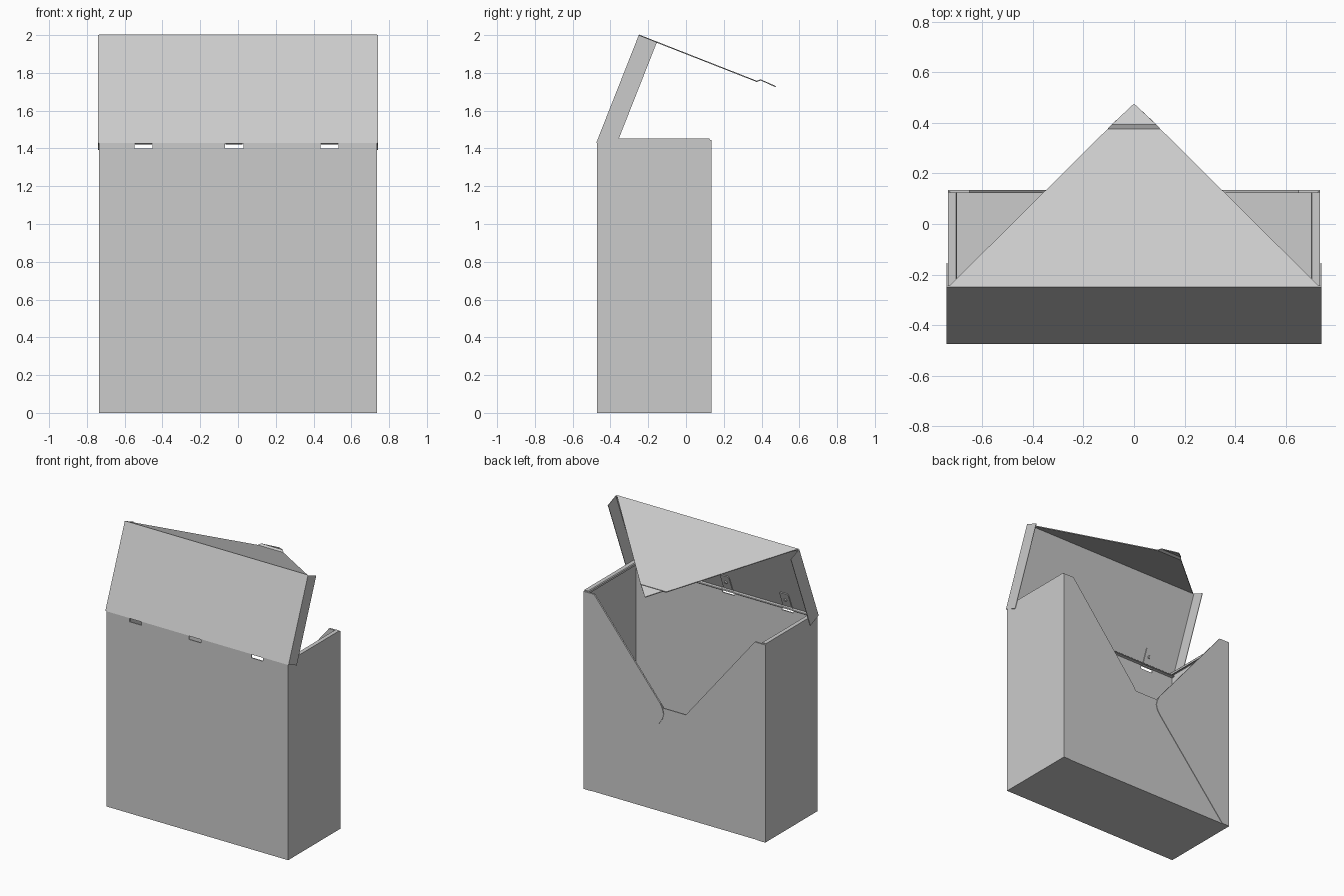
import bpy, bmesh, math
from mathutils import Vector, Matrix

if "Cube" in bpy.data.objects:
    bpy.data.objects.remove(bpy.data.objects["Cube"])

W = 0.735          # half width
T = 0.008          # sheet thickness


def mesh_object(name, bm):
    bmesh.ops.recalc_face_normals(bm, faces=bm.faces)
    me = bpy.data.meshes.new(name)
    bm.to_mesh(me)
    bm.free()
    ob = bpy.data.objects.new(name, me)
    bpy.context.collection.objects.link(ob)
    return ob


def prism(name, pts, offset):
    """Closed planar outline (3D points) pushed along an offset."""
    bm = bmesh.new()
    face = bm.faces.new([bm.verts.new(p) for p in pts])
    new = bmesh.ops.extrude_face_region(bm, geom=[face])["geom"]
    bmesh.ops.translate(bm, vec=Vector(offset),
                        verts=[g for g in new if isinstance(g, bmesh.types.BMVert)])
    # extrude_face_region drops the source face of an open sheet: restore it if needed
    if any(e.is_boundary for e in bm.edges):
        bmesh.ops.holes_fill(bm, edges=[e for e in bm.edges if e.is_boundary])
    return mesh_object(name, bm)


# Back wall with three hinge slots notched in its top edge
slots = (-0.5, -0.02, 0.485)
top = [(-W, 1.43)]
for c in slots:
    top += [(c - 0.048, 1.43), (c - 0.048, 1.40), (c + 0.048, 1.40), (c + 0.048, 1.43)]
top += [(W, 1.43)]
prism("back_wall", [(x, -0.47, z) for x, z in [(W, 0), (-W, 0)] + top], (0, T, 0))

# Rolled hem along the top of the back wall
hem_back = [(-0.47, 1.425), (-0.47, 1.435), (-0.44, 1.435), (-0.436, 1.431), (-0.44, 1.427)]
prism("back_hem", [(-W, y, z) for y, z in hem_back], (2 * W, 0, 0))

# Floor
prism("floor", [(-W, -0.47, 0), (W, -0.47, 0), (W, 0.13, 0), (-W, 0.13, 0)], (0, 0, T))

# Envelope-shaped face with the wide V opening
face = [(-W, 0), (W, 0), (W, 1.445), (0.65, 1.445), (0.09, 0.76),
        (-0.09, 0.76), (-0.65, 1.445), (-W, 1.445)]
prism("envelope_panel", [(x, 0.122, z) for x, z in face], (0, T, 0))

# Lid directions: up the lid back, and out of it towards the opening
hinge, ridge = Vector((0, -0.475, 1.43)), Vector((0, -0.25, 2.0))
d = (ridge - hinge).normalized()
n = Vector((0, d.z, -d.y))
L = (ridge - hinge).length

side_wall = [(-0.47, 0), (0.13, 0), (0.13, 1.443), (0.122, 1.452), (-0.45, 1.452), (-0.47, 1.42)]
flap = [(W, 0), (W, 1.445), (0.65, 1.445), (0.115, 0.79), (0.097, 0.755), (0.088, 0.72),
        (0.096, 0.685), (0.118, 0.65), (0.675, 0)]
hem = [(W, 1.452), (0.705, 1.452), (0.70, 1.446), (0.70, 1.432), (0.707, 1.432),
       (0.708, 1.442), (W, 1.442)]
for s, side in ((-1, "left"), (1, "right")):
    prism(side + "_wall", [(s * W, y, z) for y, z in side_wall], (-s * T, 0, 0))
    prism(side + "_hem", [(s * x, -0.45, z) for x, z in hem], (0, 0.575, 0))
    prism(side + "_envelope_flap", [(s * x, 0.13, z) for x, z in flap], (0, 0.004, 0))
    # Lid cheek, overlapping the outside of the box
    x = Vector((s * 0.737, 0, 0))
    prism(side + "_lid_cheek",
          [x + hinge, x + ridge, x + ridge + n * 0.103, x + hinge + n * 0.103], (s * 0.004, 0, 0))

# Lid back
X = Vector((0.739, 0, 0))
prism("lid_back", [hinge - X, hinge + X, ridge + X, ridge - X], n * T)

# Triangular lid flap with a small crease near its tip
bm = bmesh.new()
rows = [(W, -0.25, 2.0), (0.105, 0.375, 1.755), (0.087, 0.395, 1.763)]
verts = [(bm.verts.new((-x, y, z)), bm.verts.new((x, y, z))) for x, y, z in rows]
for a, b in zip(verts, verts[1:]):
    bm.faces.new((a[0], a[1], b[1], b[0]))
bm.faces.new((verts[-1][0], verts[-1][1], bm.verts.new((0, 0.475, 1.727))))
lid_flap = mesh_object("lid_flap", bm)
mod = lid_flap.modifiers.new("sheet", "SOLIDIFY")
mod.thickness = 0.006
mod.offset = 0

# Hinge tabs on the inside of the lid, each with a rivet and a curled knuckle
for i, c in enumerate(slots, 1):
    base = hinge + Vector((c, 0, 0)) + n * T
    a = Vector((0.036, 0, 0))
    prism(f"hinge_tab_{i}", [base - a, base + a, base + a + d * 0.125, base + a * 0.8 + d * 0.135,
                             base - a * 0.8 + d * 0.135, base - a + d * 0.125], n * 0.006)
    bm = bmesh.new()
    m = Matrix.Translation(base + d * 0.075 + n * 0.008) @ n.to_track_quat("Z", "Y").to_matrix().to_4x4()
    bmesh.ops.create_cone(bm, cap_ends=True, segments=16, radius1=0.013, radius2=0.009,
                          depth=0.01, matrix=m)
    mesh_object(f"rivet_{i}", bm)
    bm = bmesh.new()
    m = Matrix.Translation((c, -0.455, 1.431)) @ Matrix.Rotation(math.pi / 2, 4, "Y")
    bmesh.ops.create_cone(bm, cap_ends=True, segments=16, radius1=0.009, radius2=0.009,
                          depth=0.09, matrix=m)
    mesh_object(f"hinge_knuckle_{i}", bm)
